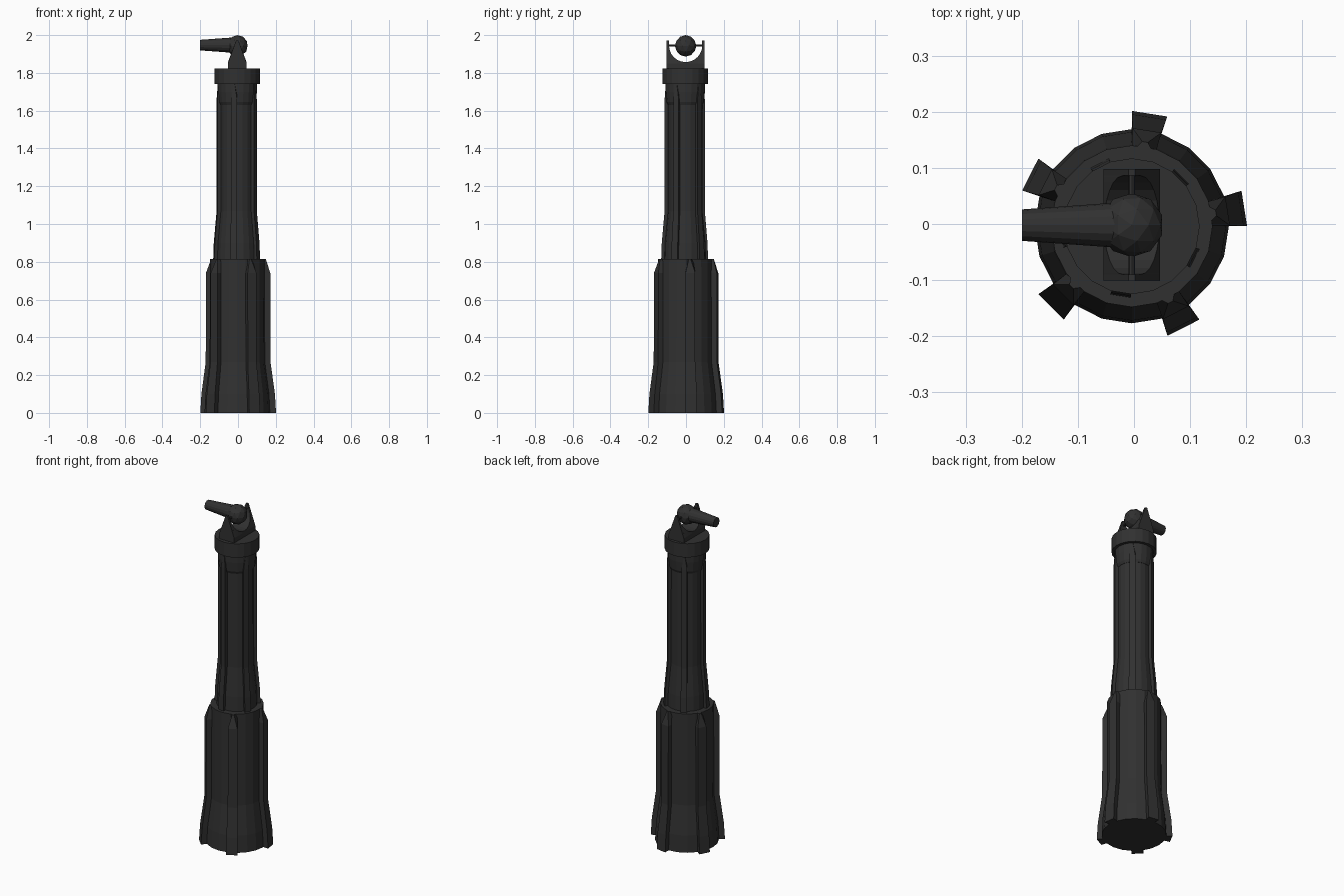
import bpy, bmesh
from math import cos, sin, pi, radians, sqrt
from mathutils import Matrix

if "Cube" in bpy.data.objects:
    bpy.data.objects.remove(bpy.data.objects["Cube"])

C = -0.004   # shared axis offset in x and y
dark = bpy.data.materials.new("dark_metal")
dark.diffuse_color = (0.03, 0.03, 0.03, 1)
dark.use_nodes = True
dark.node_tree.nodes["Principled BSDF"].inputs["Base Color"].default_value = dark.diffuse_color


def make(name, bm):
    bmesh.ops.recalc_face_normals(bm, faces=bm.faces)
    me = bpy.data.meshes.new(name)
    bm.to_mesh(me)
    bm.free()
    ob = bpy.data.objects.new(name, me)
    bpy.context.collection.objects.link(ob)
    me.materials.append(dark)
    return ob


def loft(bm, rings):
    """Closed skin through rings with equal point counts."""
    vs = [[bm.verts.new(p) for p in ring] for ring in rings]
    n = len(vs[0])
    for a, b in zip(vs, vs[1:]):
        for i in range(n):
            bm.faces.new((a[i], a[(i + 1) % n], b[(i + 1) % n], b[i]))
    bm.faces.new(vs[0])
    bm.faces.new(vs[-1])


def turned(name, profile, sides=20):
    bm = bmesh.new()
    loft(bm, [[(C + r * cos(2 * pi * i / sides), C + r * sin(2 * pi * i / sides), z)
               for i in range(sides)] for z, r in profile])
    return make(name, bm)


def fins(name, sections, start):
    """Five ribs; sections are (z, outer r, outer half width, inner r, inner half width)."""
    bm = bmesh.new()
    for k in range(5):
        a = radians(start + 72 * k)
        rings = []
        for z, ro, wo, ri, wi in sections:
            rings.append([(C + r * cos(a) - w * sin(a), C + r * sin(a) + w * cos(a), z)
                          for r, w in ((ri, -wi), (ro, -wo), (ro, wo), (ri, wi))])
        loft(bm, rings)
    return make(name, bm)


# Lower column with flared foot
turned("lower_column", [(0, .173), (.10, .168), (.27, .146), (.815, .144)])
fins("lower_fins", [(0, .203, .032, .15, .022), (.10, .197, .031, .145, .022),
                    (.27, .174, .026, .13, .021), (.74, .173, .026, .13, .021),
                    (.815, .152, .005, .13, .021)], 9)

# Upper column, narrower, turned half way round
turned("upper_column", [(.78, .111), (.90, .107), (1.07, .091), (1.75, .090)])
fins("upper_fins", [(.78, .127, .019, .09, .013), (.90, .123, .018, .09, .013),
                    (1.07, .108, .016, .08, .013), (1.66, .108, .016, .08, .013),
                    (1.74, .104, .003, .08, .013)], 189)

# Collar and cap
turned("collar", [(1.63, .092), (1.645, .099), (1.70, .104), (1.75, .104)])
turned("cap", [(1.74, .121), (1.822, .121)])

# Yoke: tapered block with a round notch
ZC, R = 1.945, .088
stations = [(-.1, 1.972), (-R, 1.972)]
stations += [(-R * cos(pi * i / 12), ZC - R * sin(pi * i / 12)) for i in range(13)]
stations += [(R, 1.972), (.1, 1.972)]
bm = bmesh.new()
rings = []
for y, zt in stations:
    w = max(.006, .05 - .044 * (zt - 1.855) / .117)
    zs = min(1.85, zt - .003)
    rings.append([(C + x, C / 2 + y, z) for x, z in
                  ((-.05, 1.815), (.05, 1.815), (.05, zs), (w, zt), (-w, zt), (-.05, zs))])
loft(bm, rings)
make("yoke", bm)

# Axle pin
bm = bmesh.new()
bmesh.ops.create_cone(bm, cap_ends=True, segments=8, radius1=.006, radius2=.006, depth=.2,
                      matrix=Matrix.Translation((C, C / 2, ZC)) @ Matrix.Rotation(pi / 2, 4, 'X'))
make("axle", bm)

# Faceted ball
bm = bmesh.new()
bmesh.ops.create_icosphere(bm, subdivisions=2, radius=.057,
                           matrix=Matrix.Translation((C, C / 2, ZC - .002)))
make("ball", bm)

# Tapered barrel pointing to -x
bm = bmesh.new()
loft(bm, [[(x, C / 2 + r * cos(2 * pi * i / 16), 1.947 + r * sin(2 * pi * i / 16))
           for i in range(16)] for x, r in ((-.2, .028), (-.02, .041))])
make("barrel", bm)
